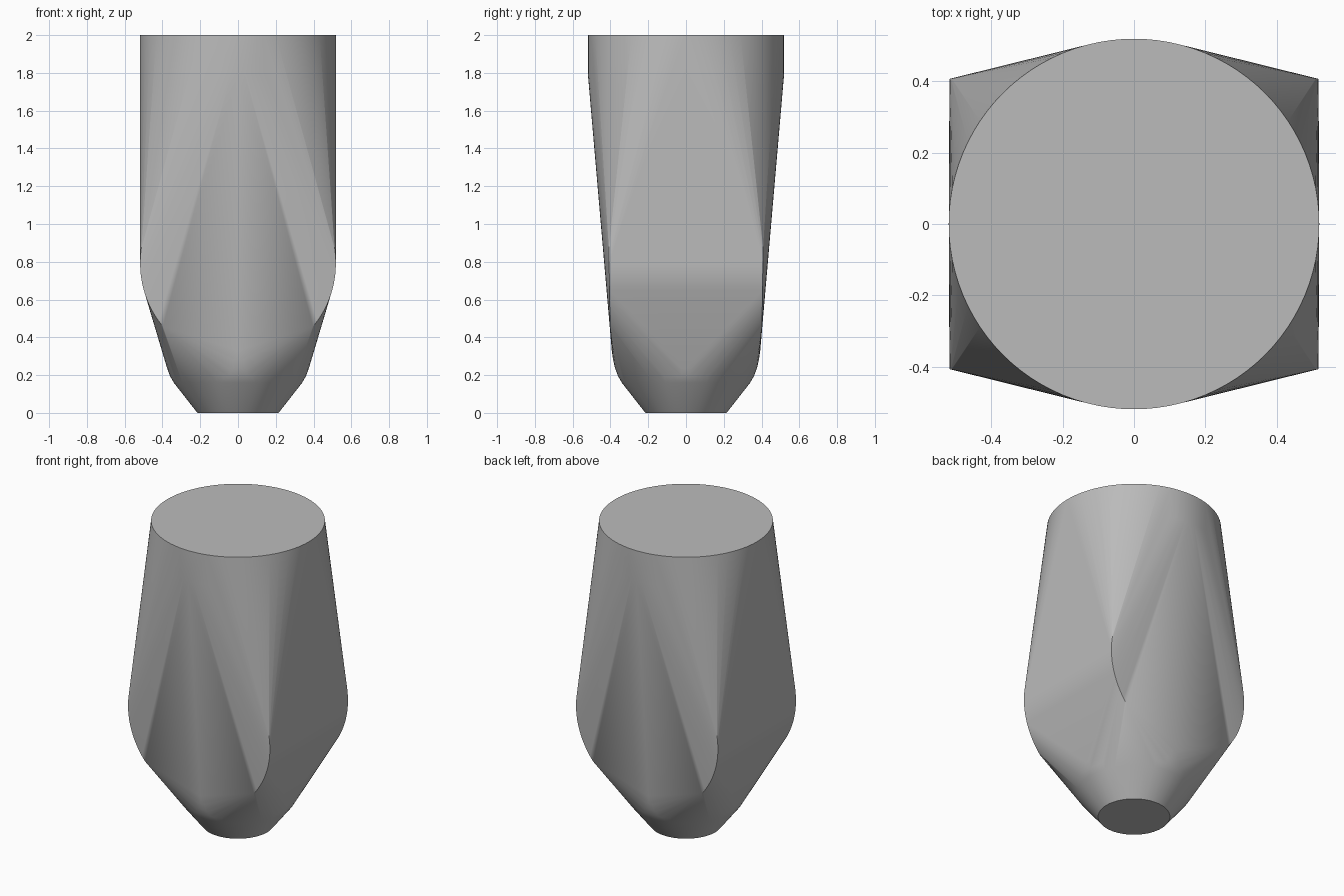
import bpy
import bmesh
from math import sin, cos, radians, pi

cube = bpy.data.objects.get("Cube")
if cube:
    bpy.data.objects.remove(cube, do_unlink=True)

SEGMENTS = 96

grey = bpy.data.materials.new("plain grey")
grey.use_nodes = True
colour = (0.5, 0.5, 0.5, 1)
grey.diffuse_color = colour
grey.node_tree.nodes["Principled BSDF"].inputs["Base Color"].default_value = colour

bm = bmesh.new()


def ring(radius, z):
    for i in range(SEGMENTS):
        a = 2 * pi * i / SEGMENTS
        bm.verts.new((radius * cos(a), radius * sin(a), z))


# Round upper collar
for z in (2.0, 1.8):
    ring(0.52, z)

# Tapered foot with a rounded shoulder
foot = [(0.215, 0), (0.34, 0.16), (0.36, 0.195), (0.375, 0.235),
        (0.386, 0.28), (0.393, 0.33)]
for radius, z in foot:
    ring(radius, z)

# Curved side edges of the flattened middle, mirrored to all four corners
for degrees in range(-40, 13, 2):
    a = radians(degrees)
    x, z = 0.518 * cos(a), 0.79 + 0.518 * sin(a)
    y = 0.402 + 0.015 * (z - 0.45)
    for sx in (-1, 1):
        for sy in (-1, 1):
            bm.verts.new((sx * x, sy * y, z))

# Stretch one skin over the sections
result = bmesh.ops.convex_hull(bm, input=bm.verts[:])
unused = {g for g in result["geom_interior"] + result["geom_unused"]
          if isinstance(g, bmesh.types.BMVert)}
bmesh.ops.delete(bm, geom=list(unused), context="VERTS")
bmesh.ops.dissolve_limit(bm, angle_limit=radians(0.1),
                         verts=bm.verts[:], edges=bm.edges[:])
bmesh.ops.recalc_face_normals(bm, faces=bm.faces[:])

mesh = bpy.data.meshes.new("tapered_body")
bm.to_mesh(mesh)
bm.free()
mesh.materials.append(grey)
body = bpy.data.objects.new("tapered_body", mesh)
bpy.context.collection.objects.link(body)

bpy.ops.object.select_all(action="DESELECT")
body.select_set(True)
bpy.context.view_layer.objects.active = body
bpy.ops.object.shade_smooth_by_angle(angle=radians(30))
